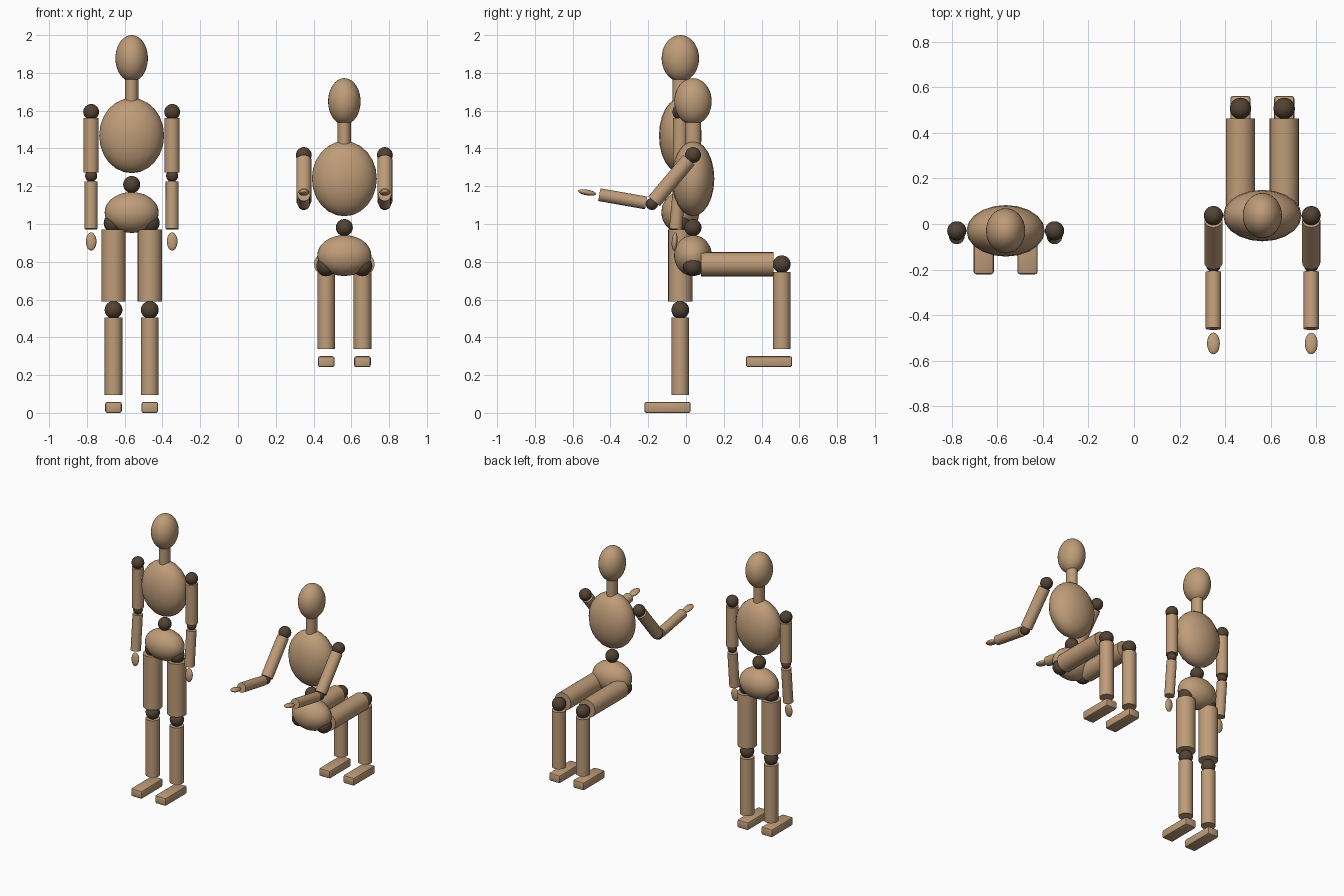
import bpy, bmesh, math
from mathutils import Matrix, Vector

if "Cube" in bpy.data.objects:
    bpy.data.objects.remove(bpy.data.objects["Cube"])


def material(name, rgb):
    m = bpy.data.materials.new(name)
    m.diffuse_color = (*rgb, 1)
    m.use_nodes = True
    m.node_tree.nodes["Principled BSDF"].inputs["Base Color"].default_value = m.diffuse_color
    return m


WOOD = material("tan wood", (0.52, 0.335, 0.19))
DARK = material("dark brown joint", (0.085, 0.056, 0.034))


def finish(bm, name, mat):
    me = bpy.data.meshes.new(name)
    bm.to_mesh(me)
    bm.free()
    me.shade_smooth()
    me.set_sharp_from_angle(angle=math.radians(35))
    me.materials.append(mat)
    ob = bpy.data.objects.new(name, me)
    bpy.context.collection.objects.link(ob)
    return ob


def ellipsoid(name, centre, radii, mat=WOOD, tilt=0, seg=32, rings=20):
    bm = bmesh.new()
    bmesh.ops.create_uvsphere(bm, u_segments=seg, v_segments=rings, radius=1)
    bm.transform(Matrix.Translation(centre) @ Matrix.Rotation(tilt, 4, 'X')
                 @ Matrix.Diagonal((*radii, 1)))
    return finish(bm, name, mat)


def ball(name, centre, r):
    return ellipsoid(name, centre, (r, r, r), DARK, seg=24, rings=14)


def rod(name, a, b, rx, ry=None):
    # capped cylinder between two points lying in one y-z plane
    d = b - a
    bm = bmesh.new()
    bmesh.ops.create_cone(bm, cap_ends=True, segments=24, radius1=1, radius2=1, depth=1)
    bm.transform(Matrix.Translation((a + b) / 2)
                 @ Matrix.Rotation(math.atan2(-d.y, d.z), 4, 'X')
                 @ Matrix.Diagonal((rx, ry or rx, d.length, 1)))
    return finish(bm, name, WOOD)


def foot(name, centre):
    bm = bmesh.new()
    bmesh.ops.create_cube(bm, size=1)
    bm.transform(Matrix.Translation(centre) @ Matrix.Diagonal((0.088, 0.245, 0.058, 1)))
    bmesh.ops.bevel(bm, geom=bm.edges[:], offset=0.011, segments=2, profile=0.5,
                    affect='EDGES')
    return finish(bm, name, WOOD)


def swing(degrees):
    # direction hanging down, swung forward (towards -y)
    t = math.radians(degrees)
    return Vector((0, -math.sin(t), -math.cos(t)))


def mannequin(tag, x, y, drop, upper_deg, fore_deg, thigh_deg):
    def at(dx, z):
        return Vector((x + dx, y, z - drop))

    # head and torso
    ellipsoid(tag + "_head", at(0, 1.877), (0.086, 0.099, 0.123))
    rod(tag + "_neck", at(0, 1.64), at(0, 1.79), 0.035, 0.042)
    ellipsoid(tag + "_chest", at(0, 1.468), (0.172, 0.113, 0.199), seg=20, rings=12)
    ball(tag + "_waist_joint", at(0, 1.209), 0.045)
    ellipsoid(tag + "_pelvis", at(0, 1.061), (0.143, 0.1, 0.108))

    for side, s in (("left", -1), ("right", 1)):
        p = f"{tag}_{side}_"
        # arm
        shoulder, u, f = at(s * 0.2145, 1.593), swing(upper_deg), swing(fore_deg)
        elbow = shoulder + u * 0.338
        ball(p + "shoulder_joint", shoulder, 0.042)
        rod(p + "upper_arm", shoulder + u * 0.033, shoulder + u * 0.32, 0.04)
        ball(p + "elbow_joint", elbow, 0.032)
        rod(p + "forearm", elbow + f * 0.031, elbow + f * 0.283, 0.034)
        ellipsoid(p + "hand", elbow + f * 0.349, (0.028, 0.015, 0.048),
                  tilt=math.atan2(-f.y, f.z), seg=20, rings=12)
        # leg
        hip, t, down = at(s * 0.096, 1.015), swing(thigh_deg), swing(0)
        knee = hip + t * 0.47
        ball(p + "hip_joint", hip + down * 0.01, 0.052)
        rod(p + "thigh", hip + t * 0.043, hip + t * 0.426, 0.064)
        ball(p + "knee_joint", knee, 0.047)
        rod(p + "shin", knee + down * 0.041, knee + down * 0.45, 0.047)
        foot(p + "foot", knee + down * 0.516 + Vector((0, -0.068, 0)))


mannequin("standing", -0.563, -0.03, 0.0, 0, 5, 0)
mannequin("seated", 0.563, 0.037, 0.228, 40, 100, -90)
